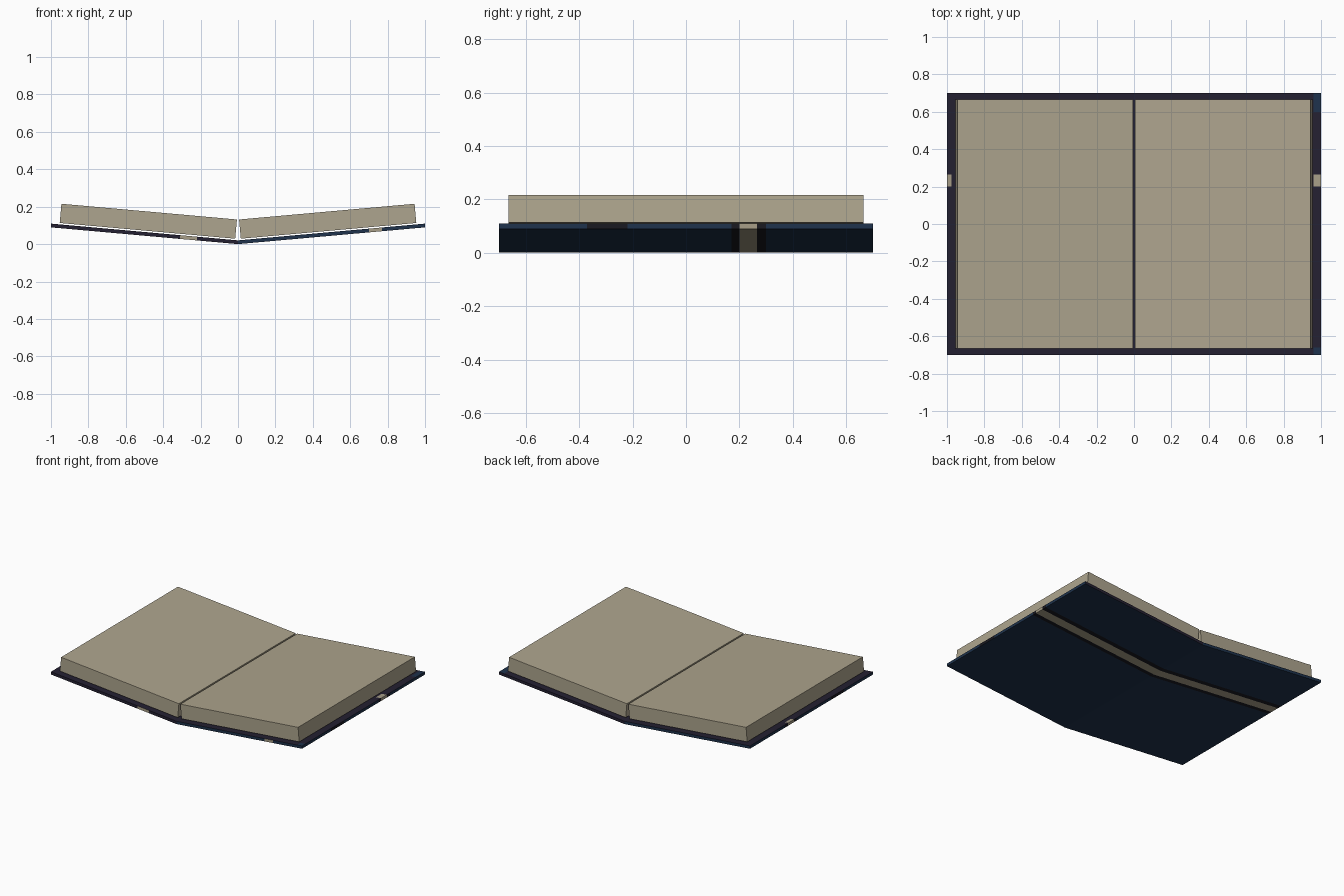
import bpy, bmesh, math
from mathutils import Vector

if "Cube" in bpy.data.objects:
    bpy.data.objects.remove(bpy.data.objects["Cube"])


def material(name, srgb):
    m = bpy.data.materials.new(name)
    lin = [((c / 255 + 0.055) / 1.055) ** 2.4 for c in srgb]
    m.diffuse_color = (*lin, 1)
    m.use_nodes = True
    m.node_tree.nodes["Principled BSDF"].inputs["Base Color"].default_value = m.diffuse_color
    return m


NAVY, PLUM, INK, TAN = range(4)
cover_mats = [material("navy", (30, 50, 76)), material("dark plum", (36, 32, 50)),
              material("ink", (25, 25, 33)), material("stripe tan", (168, 159, 136))]
paper = material("paper", (174, 165, 142))

SLOPE = 0.0895          # rise of each half per unit of x
THICK = 0.02
Y_CUTS = [-0.7, -0.66, -0.37, -0.22, 0.17, 0.2, 0.265, 0.3, 0.6, 0.7]


def cover_colour(c, n, side):
    """Colour of a cover face from its centre, normal and side."""
    in_stripe = 0.2 < c.y < 0.265
    in_band = 0.17 < c.y < 0.3
    ax = abs(c.x)
    if n.z < -0.5:                                   # outside of the cover
        return TAN if in_stripe else INK if in_band else NAVY
    if n.z > 0.5:                                    # inside of the cover
        if ax > 0.96 and in_stripe:
            return TAN
        corner = side > 0 and ax > 0.96 and (c.y > 0.6 or c.y < -0.66)
        return NAVY if corner else PLUM
    if abs(n.x) > 0.5:                               # fore edges
        if in_stripe:
            return TAN
        return INK if in_band or -0.37 < c.y < -0.22 else NAVY
    if n.y < 0:                                      # front edges
        lo, hi = (0.70, 0.77) if side > 0 else (0.22, 0.31)
        if lo < ax < hi:
            return TAN
        return NAVY if side > 0 else PLUM
    return PLUM if side > 0 else NAVY                # back edges


def finish(bm, name, mats):
    bmesh.ops.recalc_face_normals(bm, faces=bm.faces)
    me = bpy.data.meshes.new(name)
    for m in mats:
        me.materials.append(m)
    bm.to_mesh(me)
    bm.free()
    ob = bpy.data.objects.new(name, me)
    bpy.context.collection.objects.link(ob)


def cover(name, side, x_cuts):
    """Sloped board, cut along the lines where the colours change."""
    bm = bmesh.new()
    bmesh.ops.create_cube(bm, size=1)
    for v in bm.verts:
        x = v.co.x + 0.5
        v.co = (side * x, v.co.y * 1.4, x * SLOPE + (v.co.z + 0.5) * THICK)
    cuts = [((side * x, 0, 0), (1, 0, 0)) for x in x_cuts]
    cuts += [((0, y, 0), (0, 1, 0)) for y in Y_CUTS[1:-1]]
    for co, no in cuts:
        bmesh.ops.bisect_plane(bm, geom=bm.verts[:] + bm.edges[:] + bm.faces[:],
                               plane_co=co, plane_no=no)
    bmesh.ops.recalc_face_normals(bm, faces=bm.faces)
    for f in bm.faces:
        f.material_index = cover_colour(f.calc_center_median(), f.normal, side)
    finish(bm, name, cover_mats)


def pages(name, side):
    """Tilted block of paper floating just above its board."""
    bm = bmesh.new()
    bmesh.ops.create_cube(bm, size=1)
    a = math.atan(SLOPE)
    along = Vector((math.cos(a), 0, math.sin(a)))
    up = Vector((-math.sin(a), 0, math.cos(a)))
    for v in bm.verts:
        p = Vector((0.015, 0, 0.029)) + along * (v.co.x + 0.5) * 0.942 + up * (v.co.z + 0.5) * 0.103
        v.co = (side * p.x, v.co.y * 1.33, p.z)
    finish(bm, name, [paper])


cover("cover_right", 1, [0.70, 0.77, 0.96])
cover("cover_left", -1, [0.22, 0.31, 0.975])
pages("pages_right", 1)
pages("pages_left", -1)
